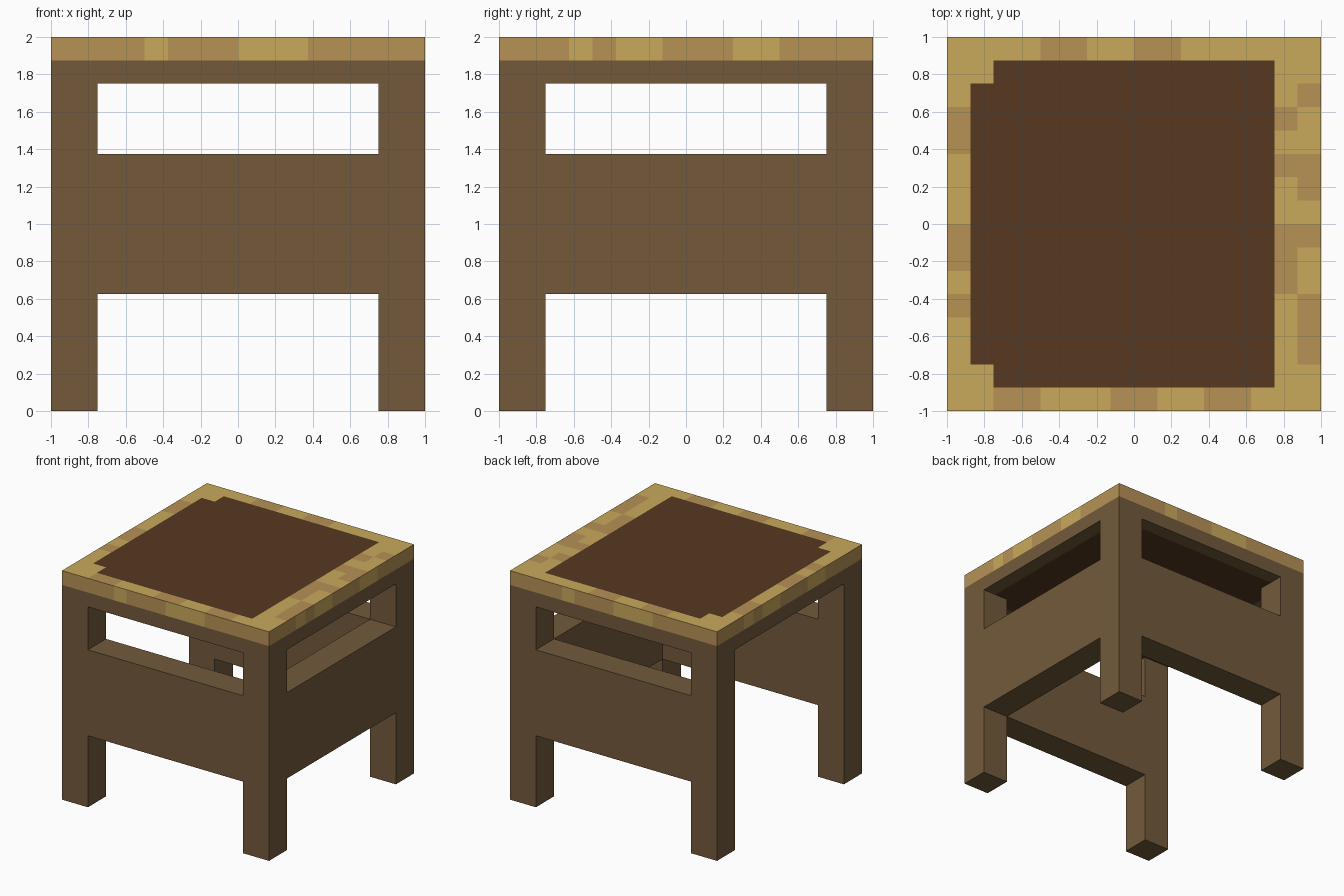
import bpy
import bmesh
from mathutils import Vector

if "Cube" in bpy.data.objects:
    bpy.data.objects.remove(bpy.data.objects["Cube"], do_unlink=True)

U = 0.125  # one tile of the square pattern


def make_material(name, hex_colour):
    def linear(c):
        return c / 12.92 if c <= 0.04045 else ((c + 0.055) / 1.055) ** 2.4
    rgb = [linear(b / 255) for b in bytes.fromhex(hex_colour)]
    mat = bpy.data.materials.new(name)
    mat.use_nodes = True
    mat.diffuse_color = (*rgb, 1)
    bsdf = mat.node_tree.nodes["Principled BSDF"]
    bsdf.inputs["Base Color"].default_value = (*rgb, 1)
    bsdf.inputs["Roughness"].default_value = 0.9
    return mat


brown = make_material("brown_wood", "735A3B")
tan = make_material("tan_wood", "B79256")
light = make_material("light_wood", "C9A95B")
dark = make_material("dark_seat", "563820")
BROWN, TAN, LIGHT, DARK = range(4)


def box_mesh(low, high):
    """Box between two corners."""
    low, high = Vector(low), Vector(high)
    bm = bmesh.new()
    bmesh.ops.create_cube(bm, size=1)
    bmesh.ops.scale(bm, vec=high - low, verts=bm.verts)
    bmesh.ops.translate(bm, vec=(low + high) / 2, verts=bm.verts)
    return bm


def finish(name, bm, materials):
    mesh = bpy.data.meshes.new(name)
    bm.to_mesh(mesh)
    bm.free()
    for mat in materials:
        mesh.materials.append(mat)
    obj = bpy.data.objects.new(name, mesh)
    bpy.context.collection.objects.link(obj)
    return obj


# Legs
for side, sx in (("left", 1), ("right", -1)):
    for end, sy in (("front", -1), ("back", 1)):
        x, y = 0.875 * sx, 0.875 * sy
        finish(f"{end}_{side}_leg",
               box_mesh((x - U, y - U, 0), (x + U, y + U, 1.75)), [brown])

# Side panels; the right side stays open
for name, x, y, hx, hy in (("front_panel", 0, -0.875, 0.75, U),
                           ("back_panel", 0, 0.875, 0.75, U),
                           ("left_panel", 0.875, 0, U, 0.75)):
    finish(name, box_mesh((x - hx, y - hy, 0.625), (x + hx, y + hy, 1.375)), [brown])

# Tiles that are tan on the top border, counted from the right front corner
TOP_BACK = {4, 5, 8, 9}
TOP_FRONT = {2, 3, 7, 8, 11, 12}
TOP_RIGHT = {4, 6, 7, 11, 12}
TOP_LEFT_INNER = {5, 6, 7, 10, 12}
TOP_LEFT_OUTER = {2, 3, 4, 7, 9, 10, 13}
# Tiles that are light on the rim, counted from the viewer's left
RIM_ENDS = {4, 8, 9, 10}
RIM_SIDES = {3, 5, 6, 10, 11}


def top_colour(i, j):
    if 1 <= i <= 13 and 1 <= j <= 14 and (i > 1 or 2 <= j <= 13):
        return DARK
    if i == 15:
        is_tan = j in TOP_LEFT_OUTER
    elif i == 14 and 0 < j < 15:
        is_tan = j in TOP_LEFT_INNER
    elif j == 0:
        is_tan = i in TOP_FRONT
    elif j == 15:
        is_tan = i in TOP_BACK
    else:
        is_tan = i == 0 and j in TOP_RIGHT
    return TAN if is_tan else LIGHT


def slab_colour(face):
    c, n = face.calc_center_median(), face.normal
    i, j = int((c.x + 1) / U), int((c.y + 1) / U)
    if n.z > 0.5:
        return top_colour(i, j)
    if n.z < -0.5:
        return DARK if max(abs(c.x), abs(c.y)) < 0.875 else BROWN
    if c.z < 1.875:
        return BROWN
    if abs(n.y) > 0.5:
        return LIGHT if (i if n.y < 0 else 15 - i) in RIM_ENDS else TAN
    return LIGHT if (j if n.x > 0 else 15 - j) in RIM_SIDES else TAN


# Seat slab cut into tiles, painted, then merged by colour
bm = box_mesh((-1, -1, 1.75), (1, 1, 2))
cuts = [((k * U, 0, 0), (1, 0, 0)) for k in range(-7, 8)]
cuts += [((0, k * U, 0), (0, 1, 0)) for k in range(-7, 8)]
cuts.append(((0, 0, 1.875), (0, 0, 1)))
for point, normal in cuts:
    bmesh.ops.bisect_plane(bm, geom=bm.verts[:] + bm.edges[:] + bm.faces[:],
                           plane_co=point, plane_no=normal)
bm.normal_update()
for face in bm.faces:
    face.material_index = slab_colour(face)
bmesh.ops.dissolve_limit(bm, angle_limit=0.01, verts=bm.verts[:],
                         edges=bm.edges[:], delimit={'MATERIAL'})
finish("seat_slab", bm, [brown, tan, light, dark])
